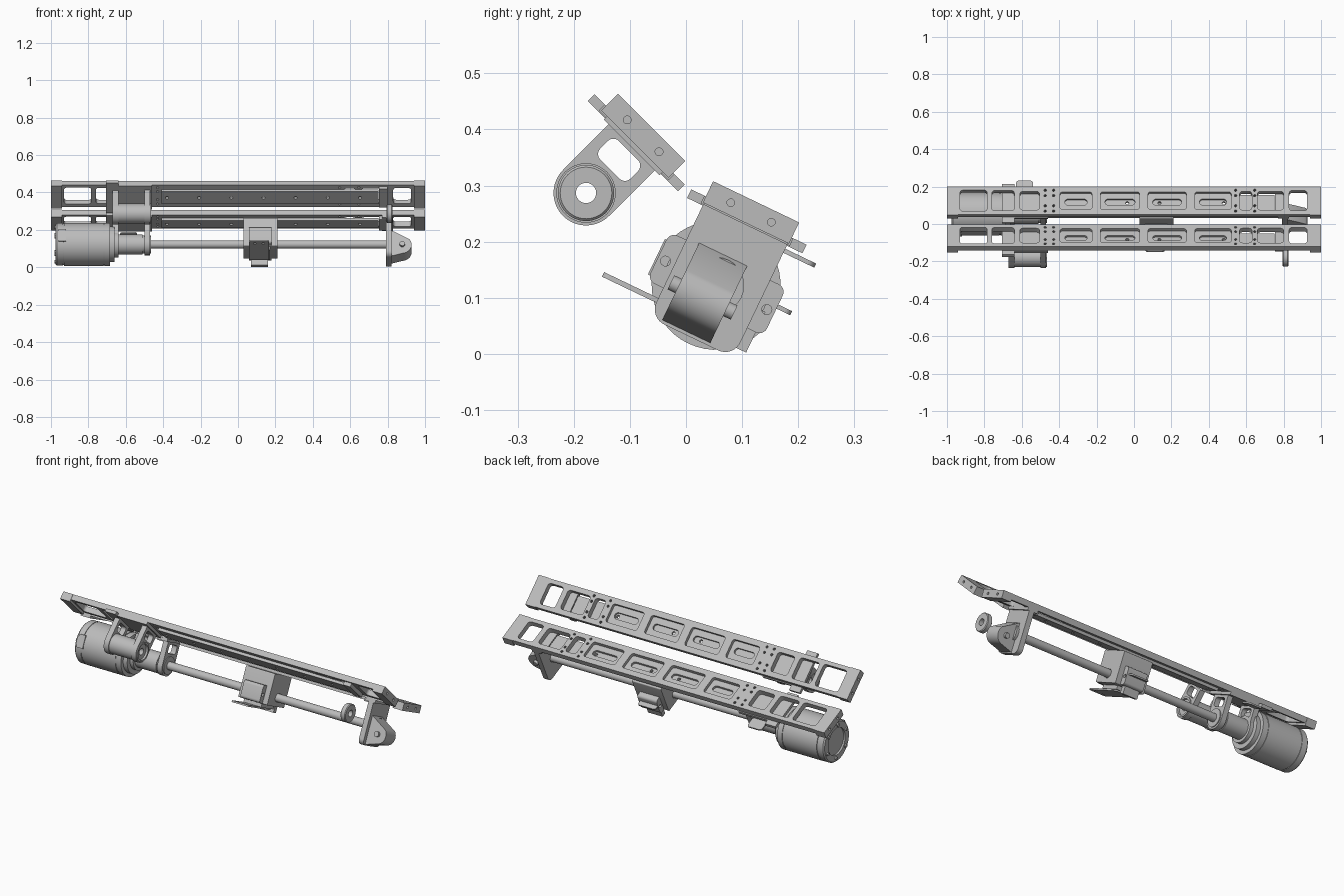
import bpy
import math
from math import pi, cos, sin
from mathutils import Matrix, Vector

cube = bpy.data.objects.get("Cube")
if cube:
    bpy.data.objects.remove(cube)

metal = bpy.data.materials.new("machined grey metal")
metal.use_nodes = True
grey = (0.5, 0.5, 0.5, 1)
metal.diffuse_color = grey
metal.node_tree.nodes["Principled BSDF"].inputs["Base Color"].default_value = grey

# Each rail unit has its own tilted frame: x along it, y across it, z out of its face
FRONT = Matrix.Translation((0, -0.0615, 0.4035)) @ Matrix.Rotation(-pi / 4, 4, "X")
BACK = Matrix.Translation((0, 0.125, 0.271)) @ Matrix.Rotation(math.radians(-25.6), 4, "X")
AXIS = -0.165   # height of the drive axis below the beam face

# Plate orientations: normal along z, x or y of the frame
FLAT = Matrix.Identity(4)
CROSS = Matrix(((0, 0, 1, 0), (1, 0, 0, 0), (0, 1, 0, 0), (0, 0, 0, 1)))
SIDE = Matrix(((1, 0, 0, 0), (0, 0, -1, 0), (0, 1, 0, 0), (0, 0, 0, 1)))


def arc(cx, cy, r, start, end, n=8):
    return [(cx + r * cos(start + (end - start) * i / n),
             cy + r * sin(start + (end - start) * i / n)) for i in range(n + 1)]


def circle(cx, cy, r, n=24):
    return arc(cx, cy, r, 0, 2 * pi, n)[:-1]


def rect(x0, x1, y0, y1, r=0.0):
    if r == 0:
        return [(x0, y0), (x1, y0), (x1, y1), (x0, y1)]
    pts = []
    for i, (cx, cy) in enumerate([(x1 - r, y1 - r), (x0 + r, y1 - r), (x0 + r, y0 + r), (x1 - r, y0 + r)]):
        pts += arc(cx, cy, r, i * pi / 2, (i + 1) * pi / 2, 5)
    return pts


def finish(obj, name, matrix):
    obj.name = name
    obj.data.transform(matrix)
    obj.data.materials.clear()
    obj.data.materials.append(metal)
    bpy.ops.object.select_all(action="DESELECT")
    obj.select_set(True)
    bpy.context.view_layer.objects.active = obj
    bpy.ops.object.shade_smooth_by_angle(angle=math.radians(32))
    return obj


def plate(name, frame, turn, low, high, outline, holes=()):
    """Outline with holes, extruded along the plate normal from low to high."""
    curve = bpy.data.curves.new(name, "CURVE")
    curve.dimensions = "2D"
    curve.fill_mode = "BOTH"
    curve.extrude = (high - low) / 2
    for loop in [outline, *holes]:
        spline = curve.splines.new("POLY")
        spline.points.add(len(loop) - 1)
        for point, (a, b) in zip(spline.points, loop):
            point.co = (a, b, 0, 1)
        spline.use_cyclic_u = True
    obj = bpy.data.objects.new(name, curve)
    bpy.context.collection.objects.link(obj)
    bpy.ops.object.select_all(action="DESELECT")
    obj.select_set(True)
    bpy.context.view_layer.objects.active = obj
    bpy.ops.object.convert(target="MESH")
    obj = bpy.context.view_layer.objects.active
    return finish(obj, name, frame @ turn @ Matrix.Translation((0, 0, (low + high) / 2)))


def box(name, frame, x0, x1, y0, y1, z0, z1, r=0.0):
    return plate(name, frame, FLAT, z0, z1, rect(x0, x1, y0, y1, r))


def lathe(name, frame, profile, closed=False, n=48):
    """Turn an (x, radius) profile about the drive axis."""
    verts = [(x, r * cos(2 * pi * i / n), r * sin(2 * pi * i / n) + AXIS)
             for i in range(n) for x, r in profile]
    m = len(profile)
    faces = []
    for i in range(n):
        a, b = i * m, (i + 1) % n * m
        for j in range(m if closed else m - 1):
            k = (j + 1) % m
            faces.append((a + j, a + k, b + k, b + j))
    if not closed:
        faces.append([i * m for i in range(n)][::-1])
        faces.append([i * m + m - 1 for i in range(n)])
    mesh = bpy.data.meshes.new(name)
    mesh.from_pydata(verts, [], faces)
    obj = bpy.data.objects.new(name, mesh)
    bpy.context.collection.objects.link(obj)
    mesh.update()
    return finish(obj, name, frame)


END_WINDOWS = [(-0.93, -0.785, 0.062), (-0.76, -0.64, 0.06), (-0.61, -0.505, 0.055),
               (0.565, 0.63, 0.055), (0.66, 0.8, 0.055), (0.83, 0.925, 0.06)]
LONG_WINDOWS = [(-0.395, -0.225), (-0.18, 0.03), (0.075, 0.28), (0.325, 0.52)]


def rail_unit(side, frame):
    # Beam: a windowed face over a slotted floor
    ends = [rect(a, b, -h, h, 0.016) for a, b, h in END_WINDOWS]
    screws = [circle(x, s * y, 0.007, 10) for x in (-0.475, -0.43, 0.543, 0.645)
              for y in (0.03, 0.062) for s in (-1, 1)]
    windows = [rect(a, b, -0.052, 0.052, 0.014) for a, b in LONG_WINDOWS]
    slots = [rect(a + 0.025, b - 0.025, -0.018, 0.018, 0.0175) for a, b in LONG_WINDOWS]
    body = rect(-0.945, 0.945, -0.083, 0.083)
    plate(side + "_beam_face", frame, FLAT, -0.018, 0, body, ends + windows + screws)
    plate(side + "_beam_floor", frame, FLAT, -0.03, -0.018, body, ends + slots + screws)
    # Drilled end blocks
    for end, x in (("right", -1), ("left", 0.94)):
        plate(f"{side}_{end}_end_block", frame, CROSS, x, x + 0.06,
              rect(-0.085, 0.085, -0.042, 0),
              [circle(s * 0.04, -0.021, 0.007, 12) for s in (-1, 1)])
    # Guide rail under the beam
    plate(side + "_guide_rail", frame, FLAT, -0.045, -0.03, rect(-0.41, 0.75, -0.047, 0.047),
          [circle(-0.38 + 0.172 * i, 0, 0.009, 12) for i in range(7)])
    box(side + "_rail_stop", frame, 0.755, 0.8, -0.07, 0.07, -0.05, -0.03)
    # Drive mount: base plates and two hanging struts
    box(side + "_mount_lip", frame, -0.705, -0.64, -0.114, 0.114, -0.047, -0.03)
    box(side + "_mount_base", frame, -0.64, -0.46, -0.088, 0.088, -0.045, -0.03)
    outline = [(0.058, -0.04), (-0.058, -0.04)] + arc(0, AXIS, 0.058, pi, 2 * pi, 20)
    for place, x in (("outer", -0.67), ("inner", -0.5)):
        plate(f"{side}_{place}_strut", frame, CROSS, x, x + 0.03, outline,
              [rect(-0.038, 0.038, -0.105, -0.058, 0.014), circle(0, AXIS, 0.045)])


rail_unit("front", FRONT)
rail_unit("back", BACK)

# Front unit: bearing housing and the far bearing ring
lathe("bearing_housing", FRONT, [(-0.645, 0.018), (-0.645, 0.053), (-0.465, 0.053), (-0.465, 0.043),
                                 (-0.475, 0.041), (-0.475, 0.018)], True)
lathe("bearing_ring", FRONT, [(0.795, 0.018), (0.795, 0.046), (0.799, 0.05), (0.821, 0.05),
                              (0.825, 0.046), (0.825, 0.018)], True)

# Back unit: motor, gearbox and drive rod
lathe("motor", BACK, [(-0.965, 0.07), (-0.965, 0.075), (-0.975, 0.075), (-0.975, 0.108), (-0.968, 0.114),
                      (-0.935, 0.114), (-0.935, 0.111), (-0.93, 0.111), (-0.93, 0.115), (-0.72, 0.115),
                      (-0.72, 0.112), (-0.715, 0.112), (-0.715, 0.115), (-0.685, 0.115),
                      (-0.685, 0.095), (-0.66, 0.095), (-0.66, 0.07), (-0.64, 0.07)])
lathe("gearbox", BACK, [(-0.64, 0.054), (-0.51, 0.054), (-0.51, 0.048), (-0.465, 0.048)])
lathe("drive_rod", BACK, [(-0.465, 0.022), (0.85, 0.022)], n=32)
for i in range(6):
    a = i * pi / 3
    plate("motor_bolt", BACK, CROSS, -0.982, -0.97,
          circle(0.092 * cos(a), AXIS + 0.092 * sin(a), 0.009, 12))
box("motor_connector", BACK, -0.96, -0.92, -0.118, -0.09, -0.2, -0.13)
box("mount_tab", BACK, -0.63, -0.54, 0.08, 0.144, -0.061, -0.053, 0.015)

# Carriage riding on the rod
plate("carriage_block", BACK, CROSS, 0.03, 0.21, rect(-0.083, 0.083, -0.212, -0.045, 0.006),
      [circle(0, AXIS, 0.024)])
plate("carriage_flange", BACK, CROSS, 0.06, 0.18, rect(-0.115, 0.115, -0.21, -0.115, 0.015),
      [circle(s * 0.1, AXIS, 0.009, 12) for s in (-1, 1)] + [circle(0, AXIS, 0.024)])
plate("carriage_sensor_plate", BACK, FLAT, -0.239, -0.23, rect(0.06, 0.165, -0.19, 0.04, 0.012),
      [circle(0.09, -0.165, 0.008, 12), circle(0.135, -0.165, 0.008, 12)])
box("carriage_sensor_base", BACK, 0.06, 0.17, -0.07, 0.05, -0.232, -0.21)
box("carriage_side_block", BACK, 0.07, 0.16, 0.075, 0.1, -0.25, -0.17)
box("carriage_tab", BACK, 0.06, 0.17, 0.08, 0.142, -0.156, -0.148, 0.012)

# End bracket with rounded lug and cross pin
plate("end_bracket", BACK, CROSS, 0.79, 0.82,
      [(-0.083, -0.03)] + arc(-0.053, -0.238, 0.03, pi, 1.5 * pi)
      + arc(0.053, -0.238, 0.03, 1.5 * pi, 2 * pi) + [(0.083, -0.03)], [circle(0, AXIS, 0.024)])
box("end_bracket_foot", BACK, 0.77, 0.83, -0.083, 0.083, -0.045, -0.03)
plate("end_rod_collar", BACK, CROSS, 0.82, 0.835, circle(0, AXIS, 0.05, 32), [circle(0, AXIS, 0.024)])
lug = [(0.82, -0.11)] + arc(0.878, -0.195, 0.05, 0.22 * pi, -0.45 * pi, 14) + [(0.82, -0.262)]
plate("end_lug", BACK, SIDE, -0.035, 0.06, lug, [circle(0.878, -0.195, 0.014)])
plate("end_lug_pin", BACK, SIDE, -0.05, 0.075, circle(0.878, -0.195, 0.0139))
